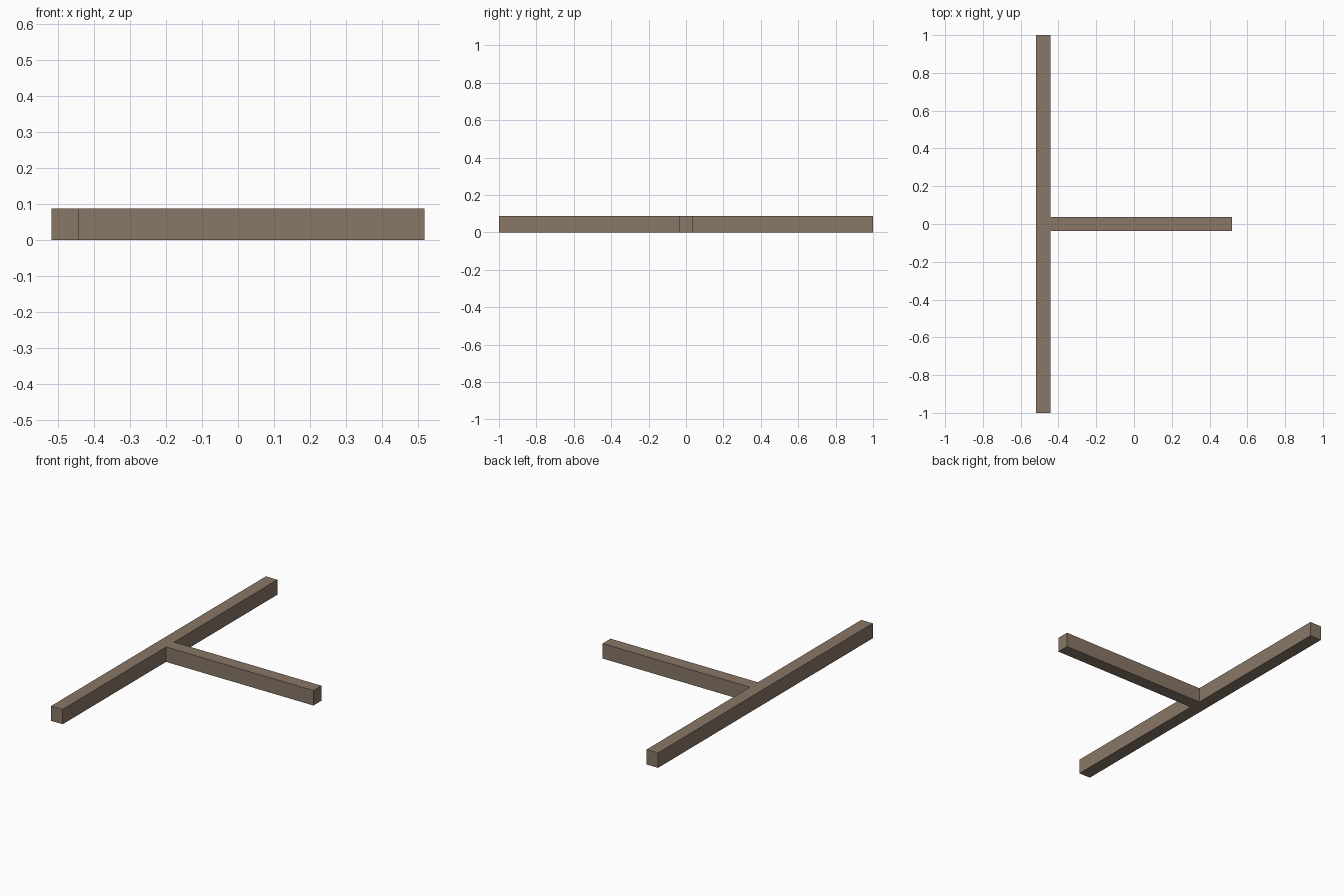
import bpy, bmesh

if "Cube" in bpy.data.objects:
    bpy.data.objects.remove(bpy.data.objects["Cube"])

HEIGHT = 0.088
HALF_W = 0.0375      # half the beam width
X0, X1 = -0.518, 0.518
XJ = X0 + 2 * HALF_W  # inner face of the long beam

# Single wood colour
wood = bpy.data.materials.new("brown_wood")
wood.diffuse_color = (0.25, 0.185, 0.136, 1)
wood.use_nodes = True
wood.node_tree.nodes["Principled BSDF"].inputs["Base Color"].default_value = wood.diffuse_color

# T-shaped outline: long cross beam plus a stem towards +x
half = [(X0, -1), (XJ, -1), (XJ, -HALF_W), (X1, -HALF_W)]
outline = half + [(x, -y) for x, y in reversed(half)]

bm = bmesh.new()
base = bm.faces.new([bm.verts.new((x, y, 0)) for x, y in outline])
ext = bmesh.ops.extrude_face_region(bm, geom=[base], use_keep_orig=True)
top = [g for g in ext["geom"] if isinstance(g, bmesh.types.BMVert)]
bmesh.ops.translate(bm, verts=top, vec=(0, 0, HEIGHT))
bmesh.ops.recalc_face_normals(bm, faces=bm.faces)

mesh = bpy.data.meshes.new("t_beam")
bm.to_mesh(mesh)
bm.free()
mesh.materials.append(wood)
bpy.context.collection.objects.link(bpy.data.objects.new("t_beam", mesh))
